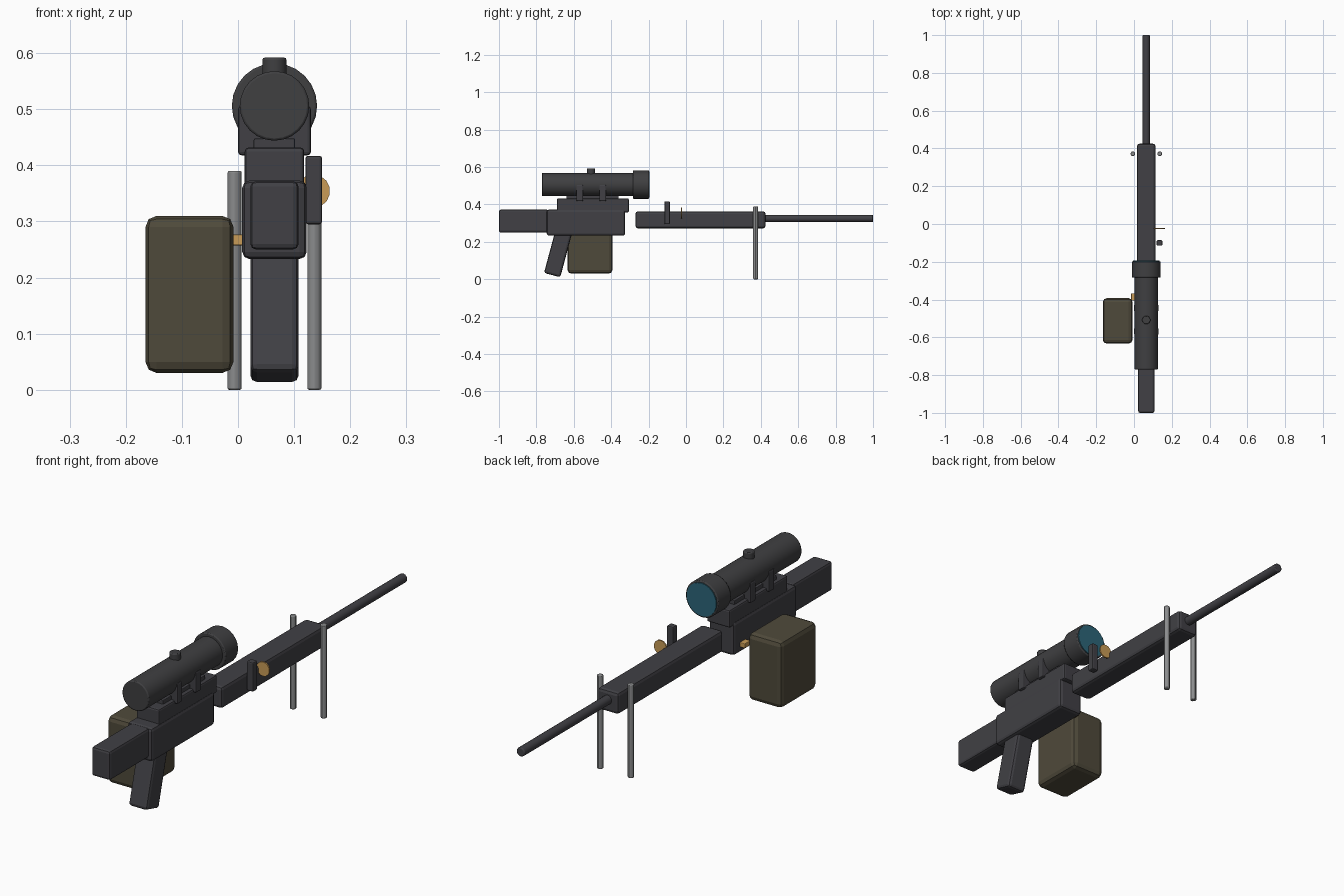
import bpy
import math

default = bpy.data.objects.get("Cube")
if default:
    bpy.data.objects.remove(default, do_unlink=True)

CX = 0.065          # centre line of the body
SCOPE_Z = 0.506     # optical axis height


def material(name, rgb):
    m = bpy.data.materials.new(name)
    m.use_nodes = True
    colour = (*rgb, 1.0)
    m.diffuse_color = colour
    m.node_tree.nodes["Principled BSDF"].inputs["Base Color"].default_value = colour
    return m


GUNMETAL = material("gunmetal", (0.052, 0.051, 0.059))
BLACK = material("scope black", (0.05, 0.05, 0.053))
OLIVE = material("olive drab", (0.078, 0.068, 0.043))
STEEL = material("steel grey", (0.26, 0.265, 0.27))
BRASS = material("brass", (0.58, 0.33, 0.095))
GLASS = material("teal glass", (0.025, 0.13, 0.19))


def finish(name, mat, bevel, segments=2):
    ob = bpy.context.object
    ob.name = name
    ob.data.materials.append(mat)
    bpy.ops.object.transform_apply(location=False, rotation=False, scale=True)
    if bevel:
        mod = ob.modifiers.new("bevel", "BEVEL")
        mod.width = bevel
        mod.segments = segments
        mod.limit_method = "ANGLE"
        mod.angle_limit = math.radians(40)
    return ob


def box(name, x, y, z, mat=GUNMETAL, bevel=0.01):
    """Rounded box from its (min, max) range on each axis."""
    spans = (x, y, z)
    bpy.ops.mesh.primitive_cube_add(size=1, location=[sum(s) / 2 for s in spans])
    bpy.context.object.scale = [s[1] - s[0] for s in spans]
    return finish(name, mat, bevel)


def rod(name, axis, span, centre, radius, mat, sides=20, bevel=0.004):
    """Cylinder along an axis; centre gives the other two coordinates."""
    loc = list(centre)
    loc.insert("xyz".index(axis), sum(span) / 2)
    turn = {"x": (0, math.pi / 2, 0), "y": (math.pi / 2, 0, 0), "z": (0, 0, 0)}[axis]
    bpy.ops.mesh.primitive_cylinder_add(vertices=sides, radius=radius,
                                        depth=span[1] - span[0], location=loc, rotation=turn)
    ob = finish(name, mat, bevel)
    bpy.ops.object.shade_smooth_by_angle(angle=math.radians(30))
    return ob


def centred(width):
    return (CX - width / 2, CX + width / 2)


# Body
box("stock", centred(0.086), (-1.0, -0.735), (0.25, 0.372))
box("receiver", centred(0.115), (-0.745, -0.325), (0.233, 0.373), bevel=0.013)
box("upper_receiver", centred(0.106), (-0.69, -0.305), (0.358, 0.432), bevel=0.007)
box("scope_rail", centred(0.074), (-0.64, -0.36), (0.425, 0.448), bevel=0.003)
box("handguard", centred(0.098), (-0.27, 0.425), (0.272, 0.363), bevel=0.013)
rod("barrel", "y", (0.4, 1.0), (CX, 0.325), 0.019, GUNMETAL, sides=16)

# Raked pistol grip
grip = box("grip", centred(0.086), (-0.727, -0.637), (0.018, 0.278), bevel=0.012)
grip.rotation_euler.x = math.radians(-15)

# Ammunition box and its feed
box("ammo_box", (-0.165, -0.008), (-0.633, -0.393), (0.03, 0.31), OLIVE, bevel=0.02)
box("feed_link", (-0.015, 0.012), (-0.405, -0.367), (0.257, 0.277), BRASS, bevel=0.003)

# Bipod
for side, x in (("right", CX - 0.071), ("left", CX + 0.071)):
    rod(side + "_bipod_leg", "z", (0.0, 0.39), (x, 0.372), 0.0125, STEEL, sides=12, bevel=0.003)

# Charging handle and brass disc
box("charging_handle", (0.12, 0.15), (-0.115, -0.086), (0.295, 0.417), bevel=0.005)
rod("brass_disc", "y", (-0.027, -0.021), (0.134, 0.354), 0.03, BRASS, sides=14, bevel=0)

# Scope
rod("scope_tube", "y", (-0.77, -0.26), (CX, SCOPE_Z), 0.062, BLACK, sides=24)
rod("scope_bell", "y", (-0.283, -0.198), (CX, SCOPE_Z), 0.076, BLACK, sides=24)
rod("scope_lens", "y", (-0.205, -0.194), (CX, SCOPE_Z), 0.069, GLASS, sides=24, bevel=0)
rod("scope_turret", "z", (0.55, 0.592), (CX, -0.508), 0.022, BLACK, sides=14)
for i, y in enumerate((-0.568, -0.445)):
    box(f"scope_mount_{i + 1}", centred(0.13), (y - 0.018, y + 0.018), (0.418, 0.506), bevel=0.006)
